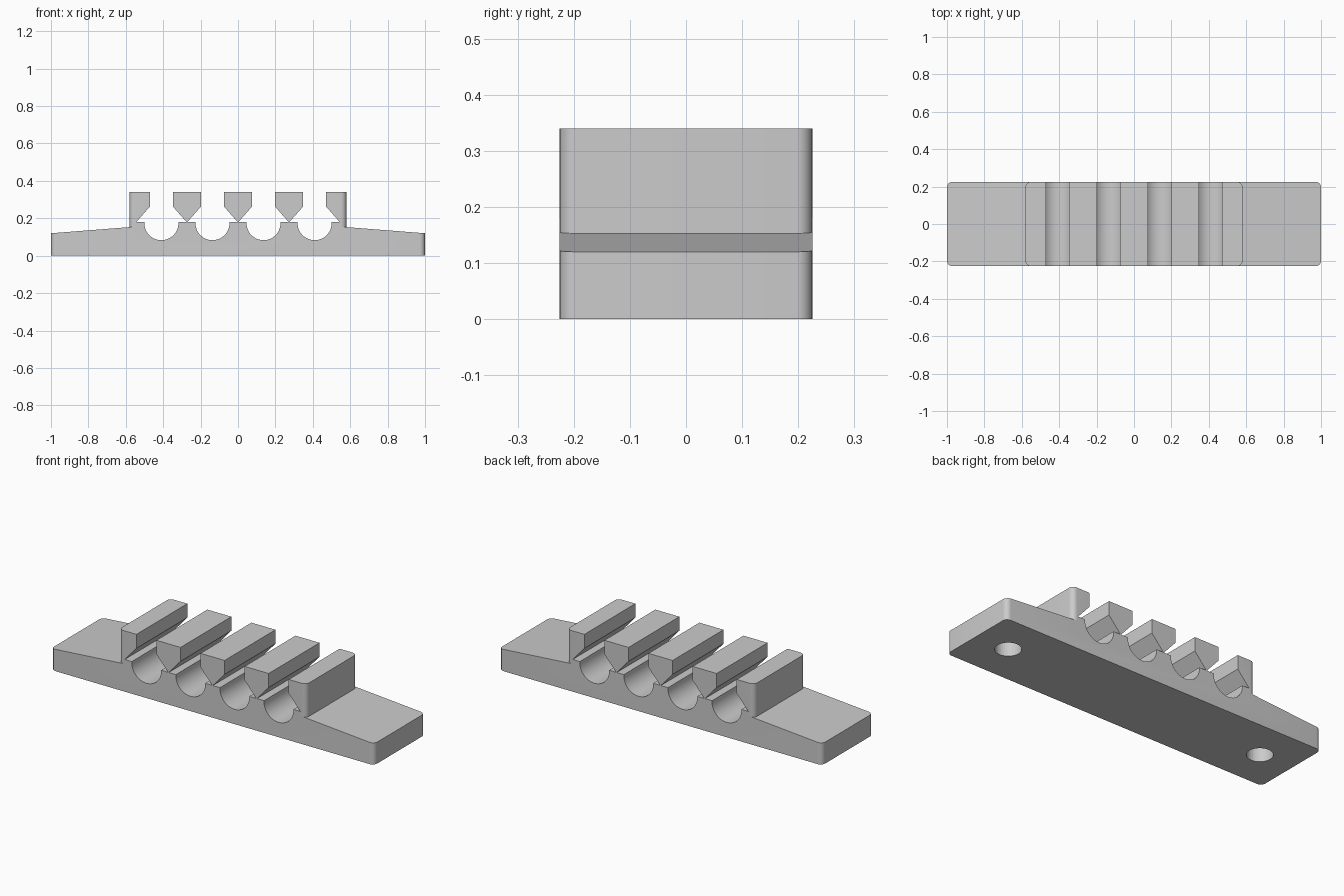
import bpy, bmesh, math
from mathutils import Vector

if "Cube" in bpy.data.objects:
    bpy.data.objects.remove(bpy.data.objects["Cube"])

HALF_DEPTH = 0.225
PITCH = 0.273
BLOCK = 0.58          # half width of the raised clip block
LEDGE = 0.18          # height where the posts meet the base
TOP = 0.34
CORNER = 0.028
CHANNELS = [(i - 1.5) * PITCH for i in range(4)]

grey = bpy.data.materials.new("plain grey")
grey.use_nodes = True
colour = (0.6, 0.6, 0.6, 1)
grey.diffuse_color = colour
grey.node_tree.nodes["Principled BSDF"].inputs["Base Color"].default_value = colour


def extrude_profile(name, points, round_x=()):
    """Extrude an x-z outline through the depth; round upright edges at the given x."""
    bm = bmesh.new()
    face = bm.faces.new([bm.verts.new((x, -HALF_DEPTH, z)) for x, z in points])
    moved = bmesh.ops.extrude_face_region(bm, geom=[face])["geom"]
    verts = [g for g in moved if isinstance(g, bmesh.types.BMVert)]
    bmesh.ops.translate(bm, verts=verts, vec=Vector((0, 2 * HALF_DEPTH, 0)))
    bmesh.ops.recalc_face_normals(bm, faces=bm.faces)
    edges = [e for e in bm.edges
             if any(all(abs(v.co.x - x) < 1e-4 for v in e.verts) for x in round_x)
             and abs(e.verts[0].co.z - e.verts[1].co.z) > 0.05]
    if edges:
        bmesh.ops.bevel(bm, geom=edges, offset=CORNER, segments=8,
                        profile=0.5, affect='EDGES')
    mesh = bpy.data.meshes.new(name)
    bm.to_mesh(mesh)
    bm.free()
    obj = bpy.data.objects.new(name, mesh)
    bpy.context.collection.objects.link(obj)
    mesh.materials.append(grey)
    return obj


def smooth(obj):
    bpy.ops.object.select_all(action='DESELECT')
    obj.select_set(True)
    bpy.context.view_layer.objects.active = obj
    bpy.ops.object.shade_smooth_by_angle(angle=math.radians(30))


# Base: sloped wings and four round channels
radius, centre_z = 0.091, 0.174
lift = math.asin((LEDGE - centre_z) / radius)
step = BLOCK - CORNER
outline = [(1, 0), (1, 0.12), (step, 0.155), (step, LEDGE)]
steps = 32
for cx in reversed(CHANNELS):
    for i in range(steps + 1):
        a = lift - (math.pi + 2 * lift) * i / steps
        outline.append((cx + radius * math.cos(a), centre_z + radius * math.sin(a)))
outline += [(-step, LEDGE), (-step, 0.155), (-1, 0.12), (-1, 0)]
base = extrude_profile("base", outline, round_x=(-1, 1))

# Blind mounting holes in the underside
for side, x in (("left", 0.8), ("right", -0.8)):
    bpy.ops.mesh.primitive_cylinder_add(vertices=40, radius=0.066, depth=0.2,
                                        location=(x, 0, -0.01))
    cutter = bpy.context.object
    cutter.name = side + "_hole_cutter"
    cutter.data.materials.append(grey)
    cutter.hide_render = True
    cutter.hide_set(True)
    cut = base.modifiers.new(side + "_hole", 'BOOLEAN')
    cut.operation, cut.solver, cut.object = 'DIFFERENCE', 'EXACT', cutter
smooth(base)

# Inner posts: square heads tapering to a thin neck
half_head, shoulder, neck = 0.0745, 0.262, 0.002
for i in (-1, 0, 1):
    cx = i * PITCH
    extrude_profile(("right", "middle", "left")[i + 1] + "_inner_post",
                    [(cx + s * w, z) for s, w, z in
                     ((-1, neck, LEDGE), (1, neck, LEDGE), (1, half_head, shoulder),
                      (1, half_head, TOP), (-1, half_head, TOP), (-1, half_head, shoulder))])

# Outer posts: tapered inside, rounded outside corners
for side, s in (("left", 1), ("right", -1)):
    inner = 2 * PITCH - half_head
    tip = 2 * PITCH - neck
    post = extrude_profile(side + "_outer_post",
                           [(s * x, z) for x, z in
                            ((BLOCK, 0.14), (BLOCK, TOP), (inner, TOP),
                             (inner, shoulder), (tip, LEDGE), (tip, 0.14))],
                           round_x=(s * BLOCK,))
    smooth(post)
